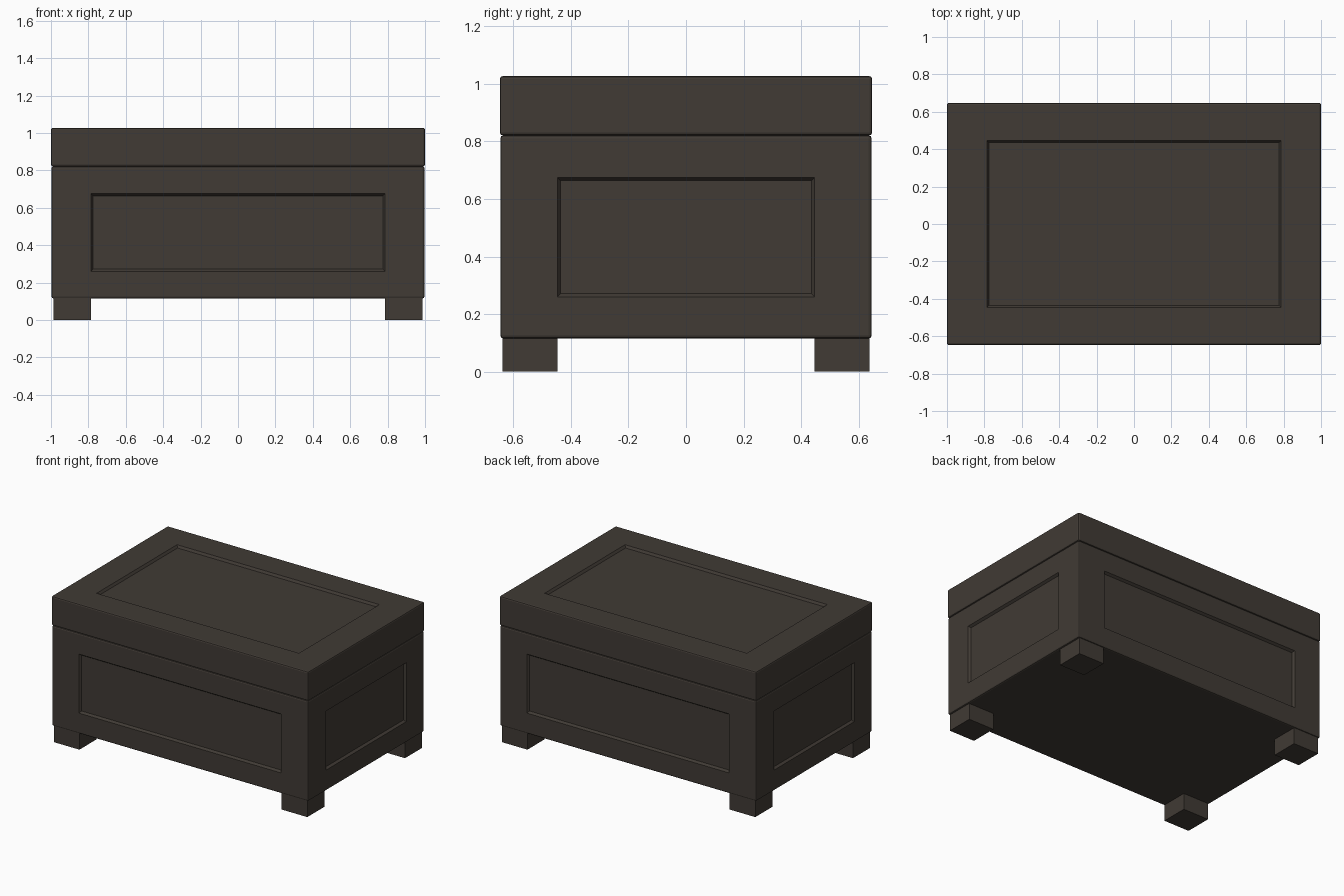
import bpy, bmesh
from math import copysign
from mathutils import Vector

if "Cube" in bpy.data.objects:
    bpy.data.objects.remove(bpy.data.objects["Cube"])

wood = bpy.data.materials.new("dark_wood")
wood.diffuse_color = (0.052, 0.043, 0.035, 1)
wood.use_nodes = True
wood.node_tree.nodes["Principled BSDF"].inputs["Base Color"].default_value = wood.diffuse_color


def box(name, lo, hi, bevel=0.0, panels=(), panel_z=(0, 0)):
    """Box with chamfered edges and recessed panels on faces with the given normals."""
    lo, hi = Vector(lo), Vector(hi)
    mid, size = (lo + hi) / 2, hi - lo
    bm = bmesh.new()
    bmesh.ops.create_cube(bm, size=1)
    for v in bm.verts:
        v.co = Vector(a * b for a, b in zip(v.co, size)) + mid
    if bevel:
        bmesh.ops.bevel(bm, geom=bm.edges[:], offset=bevel, segments=2,
                        profile=0.5, affect='EDGES')
    bm.normal_update()
    for n in panels:
        n = Vector(n)
        face = max((f for f in bm.faces if f.normal.dot(n) > 0.99),
                   key=lambda f: f.calc_area())
        # outer rim of the panel
        bmesh.ops.inset_individual(bm, faces=[face], thickness=0.1)
        centre = face.calc_center_median()
        for v in face.verts:
            if not n.x:
                v.co.x = copysign(0.787, v.co.x)
            if not n.y:
                v.co.y = copysign(0.447, v.co.y)
            if not n.z:
                v.co.z = panel_z[1] if v.co.z > centre.z else panel_z[0]
        # sloped border down to the sunken field
        bm.normal_update()
        bmesh.ops.inset_individual(bm, faces=[face], thickness=0.016, depth=-0.016)
    mesh = bpy.data.meshes.new(name)
    bm.to_mesh(mesh)
    bm.free()
    mesh.materials.append(wood)
    obj = bpy.data.objects.new(name, mesh)
    bpy.context.collection.objects.link(obj)
    return obj


# Chest body with a recessed panel on each of the four sides
box("chest_body", (-0.997, -0.645, 0.115), (0.997, 0.645, 0.821), 0.01,
    [(1, 0, 0), (-1, 0, 0), (0, 1, 0), (0, -1, 0)], (0.26, 0.675))

# Lid with a recessed panel on top
box("lid", (-1, -0.647, 0.821), (1, 0.647, 1.027), 0.01, [(0, 0, 1)])

# Four block feet
for sx, side in ((-1, "left"), (1, "right")):
    for sy, end in ((-1, "front"), (1, "back")):
        xs = sorted((sx * 0.787, sx * 0.986))
        ys = sorted((sy * 0.447, sy * 0.638))
        box(f"{end}_{side}_foot", (xs[0], ys[0], 0), (xs[1], ys[1], 0.118))
